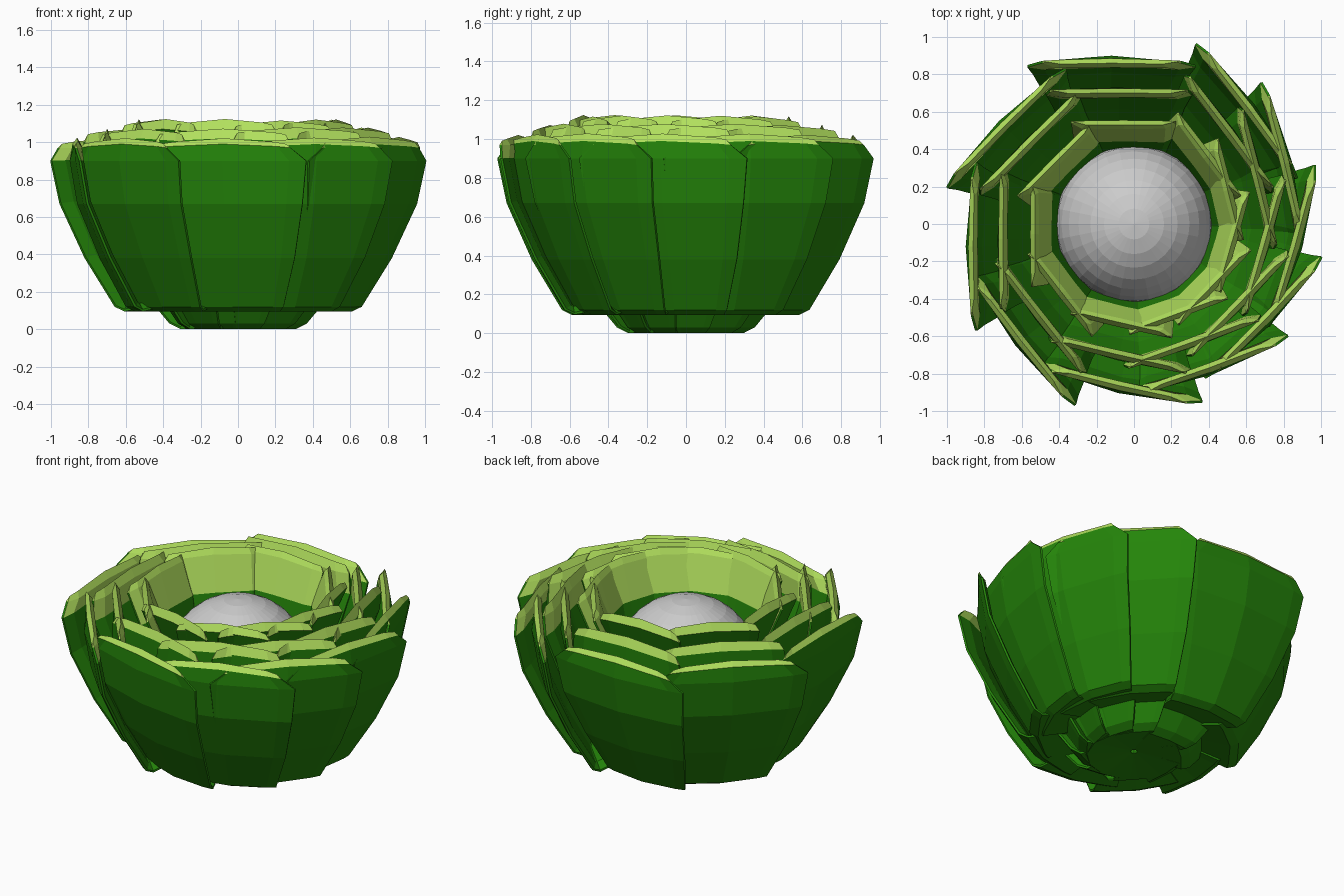
import bpy, bmesh, math, random
from mathutils import Vector

if "Cube" in bpy.data.objects:
    bpy.data.objects.remove(bpy.data.objects["Cube"])

random.seed(4)


def material(name, color):
    m = bpy.data.materials.new(name)
    m.diffuse_color = color
    m.use_nodes = True
    m.node_tree.nodes["Principled BSDF"].inputs["Base Color"].default_value = m.diffuse_color
    return m


DARK = material("leaf_green", (0.018, 0.235, 0.003, 1))
LIGHT = material("rim_green", (0.44, 0.74, 0.11, 1))

# Facing direction of the leaves in every ring, in degrees
ANGLES = [90, 135, 180, 218, 257, 290, 316, 344, 14, 37]
COLUMNS = [-1, -0.8, 0, 0.8, 1]


def leaf(name, profile, ridge_z, angle, shift, thick, bow):
    """Curved slab: profile rows are (distance, height, half width)."""
    bm = bmesh.new()
    a = math.radians(angle)
    out = Vector((math.cos(a), math.sin(a), 0))
    side = Vector((-math.sin(a), math.cos(a), 0))
    n = len(profile)
    sections = []
    for u in COLUMNS:
        th = thick * (1 - 0.75 * abs(u) ** 8)
        drop = bow * u * u

        def vert(d, z, half):
            s = shift * min(1, half / 0.3) + u * half
            return bm.verts.new(out * d + side * s + Vector((0, 0, z)))

        outer, inner = [], []
        for j, (d, z, h) in enumerate(profile):
            p, q = profile[max(j - 1, 0)], profile[min(j + 1, n - 1)]
            t = Vector((q[0] - p[0], q[1] - p[1])).normalized()
            # The rim row is straight, the rows below are bowed
            fall = drop * (0.25 if j == n - 1 else min(1, h / 0.3))
            zz = z - (0.02 * u * u if j == n - 1 else 0)
            outer.append(vert(d - fall, zz, h))
            inner.append(vert(d - fall - th * t.y, zz + th * t.x, h))
        d, z, h = profile[-1]
        ridge = vert(d - drop * 0.25 - th * 0.5, ridge_z - 0.03 * u * u, h * 0.93)
        sections.append(outer + [ridge] + inner[::-1])
    m = len(sections[0])
    for s0, s1 in zip(sections, sections[1:]):
        for k in range(m):
            l = (k + 1) % m
            f = bm.faces.new((s0[k], s1[k], s1[l], s0[l]))
            f.material_index = 1 if n - 1 <= k <= n + 1 else 0
    # Side edges
    for s in (sections[0], sections[-1]):
        for j in range(n - 1):
            bm.faces.new((s[j], s[j + 1], s[m - 2 - j], s[m - 1 - j]))
        f = bm.faces.new((s[n - 1], s[n], s[n + 1]))
        f.material_index = 1
    bmesh.ops.recalc_face_normals(bm, faces=bm.faces)
    me = bpy.data.meshes.new(name)
    bm.to_mesh(me)
    bm.free()
    me.materials.append(DARK)
    me.materials.append(LIGHT)
    bpy.context.collection.objects.link(bpy.data.objects.new(name, me))


# Three nested rings of leaves
RINGS = [
    ("outer_leaf", [(0.34, 0.14, 0.16), (0.55, 0.095, 0.25), (0.60, 0.12, 0.27),
                    (0.74, 0.38, 0.35), (0.86, 0.67, 0.42), (0.90, 0.90, 0.45),
                    (0.885, 0.99, 0.37)],
     1.03, 0.12, 0.05, 0.05),
    ("middle_leaf", [(0.02, 0.03, 0.03), (0.27, 0.0, 0.14), (0.32, 0.03, 0.17),
                     (0.50, 0.30, 0.29), (0.66, 0.65, 0.35), (0.73, 0.88, 0.39),
                     (0.725, 1.02, 0.37)],
     1.08, 0.08, 0.05, 0.03),
    ("inner_leaf", [(0.02, 0.06, 0.03), (0.25, 0.04, 0.13), (0.39, 0.30, 0.22),
                    (0.45, 0.62, 0.25), (0.49, 0.86, 0.27), (0.555, 1.07, 0.28)],
     1.125, 0.06, 0.05, 0.02),
]
for name, profile, ridge_z, shift, thick, bow in RINGS:
    for i, angle in enumerate(ANGLES):
        dz = random.uniform(-0.01, 0.0)
        leaf(f"{name}_{i + 1}", profile, ridge_z + dz, angle, shift, thick, bow)

# Round heart in the middle
bpy.ops.mesh.primitive_uv_sphere_add(segments=32, ring_count=16, radius=0.42,
                                     location=(0, 0, 0.61))
bpy.context.object.name = "heart"
